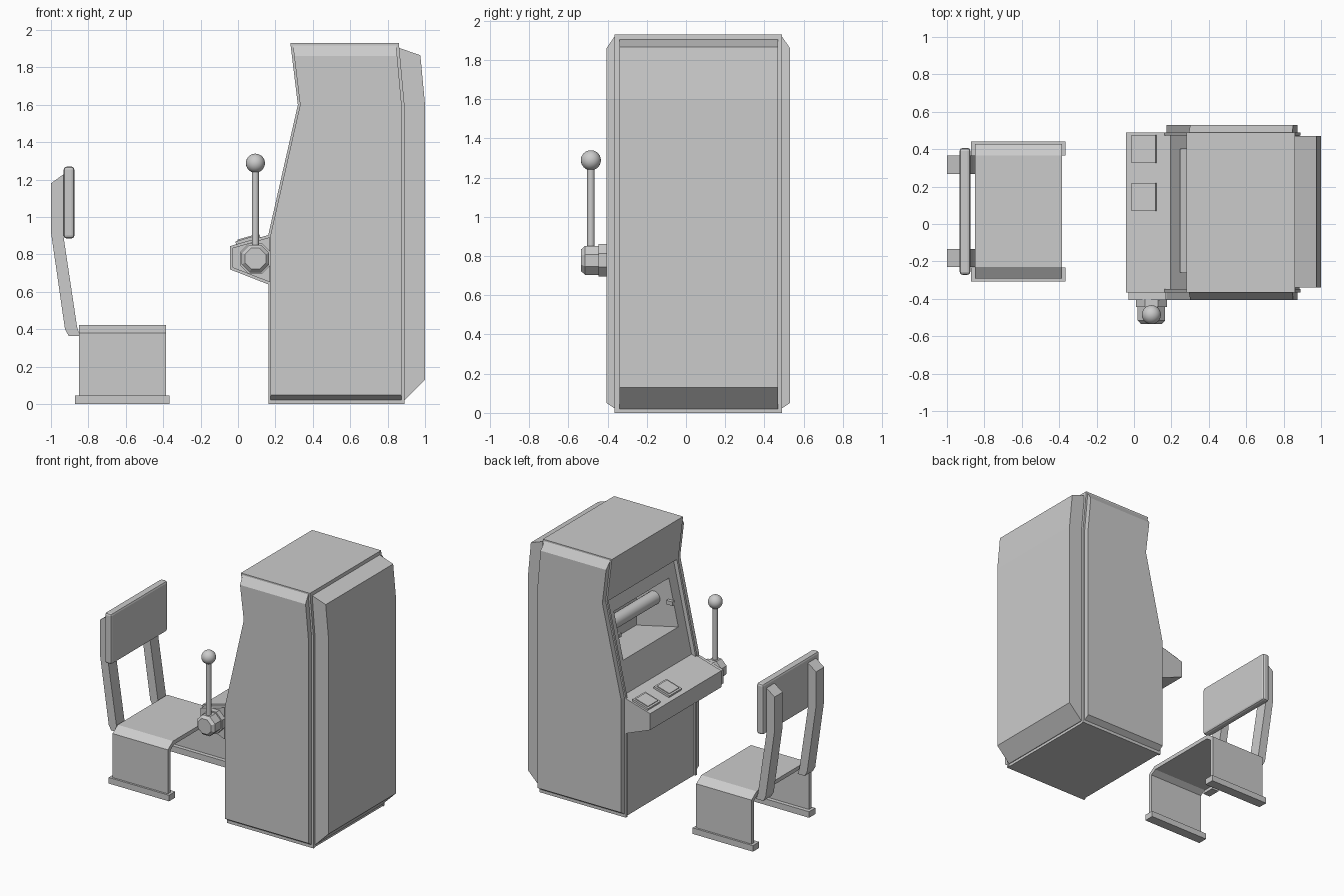
import bpy, bmesh, math
from mathutils import Matrix, Vector

if "Cube" in bpy.data.objects:
    bpy.data.objects.remove(bpy.data.objects["Cube"], do_unlink=True)

grey = bpy.data.materials.new("plain_grey")
grey.use_nodes = True
COLOUR = (0.6, 0.6, 0.6, 1)
grey.diffuse_color = COLOUR
grey.node_tree.nodes["Principled BSDF"].inputs["Base Color"].default_value = COLOUR


def finish(name, bm, smooth=False):
    """Turn the mesh into an object; smooth shading leaves end caps flat."""
    bmesh.ops.recalc_face_normals(bm, faces=bm.faces)
    for f in bm.faces:
        f.smooth = smooth and len(f.verts) <= 4
    mesh = bpy.data.meshes.new(name)
    bm.to_mesh(mesh)
    bm.free()
    mesh.materials.append(grey)
    obj = bpy.data.objects.new(name, mesh)
    bpy.context.collection.objects.link(obj)
    return obj


def loft(name, near, y0, far, y1):
    """Solid between two matching x-z outlines at two depths."""
    bm = bmesh.new()
    a = [bm.verts.new((x, y0, z)) for x, z in near]
    b = [bm.verts.new((x, y1, z)) for x, z in far]
    bm.faces.new(a)
    bm.faces.new(b)
    for i in range(len(a)):
        j = (i + 1) % len(a)
        bm.faces.new((a[i], a[j], b[j], b[i]))
    return finish(name, bm)


def prism(name, outline, y0, y1):
    return loft(name, outline, y0, outline, y1)


def box(name, x0, x1, y0, y1, z0, z1):
    return prism(name, [(x0, z0), (x1, z0), (x1, z1), (x0, z1)], y0, y1)


def cylinder(name, start, end, r0, r1, sides, smooth=False, spin=0):
    start, end = Vector(start), Vector(end)
    axis = end - start
    bm = bmesh.new()
    turn = axis.to_track_quat('Z', 'Y').to_matrix().to_4x4()
    place = Matrix.Translation((start + end) / 2) @ turn @ Matrix.Rotation(spin, 4, 'Z')
    bmesh.ops.create_cone(bm, cap_ends=True, segments=sides, radius1=r0, radius2=r1,
                          depth=axis.length, matrix=place)
    return finish(name, bm, smooth)


# Cabinet core, with the screen panel set back from the side walls
BODY_R, BODY_L = -0.365, 0.49
core = prism("cabinet_body",
             [(0.175, 0), (0.885, 0), (0.885, 1.6), (0.86, 1.93), (0.28, 1.93), (0.32, 1.6),
              (0.346, 1.58), (0.195, 0.91), (0.175, 0.85)], BODY_R + 0.015, BODY_L - 0.015)
cutter = prism("window_cutter",
               [(0.1, 1.14), (0.2475, 1.14), (0.6, 1.06), (0.6, 1.49), (0.1, 1.49)], -0.26, 0.40)
cutter.hide_render = True
cut = core.modifiers.new("window", 'BOOLEAN')
cut.operation = 'DIFFERENCE'
cut.solver = 'EXACT'
cut.object = cutter
bpy.context.view_layer.objects.active = core
bpy.ops.object.modifier_apply(modifier=cut.name)
bpy.data.objects.remove(cutter, do_unlink=True)

# Side walls and the raised panels with sloping top and bottom
wall = [(0.163, 0), (0.89, 0), (0.89, 1.6), (0.86, 1.93),
        (0.28, 1.93), (0.32, 1.6), (0.163, 0.91)]


def panel(low, high):
    k = (high - 1.6) / 0.33
    return [(0.175, low), (0.875, low), (0.875, 1.6), (0.875 - 0.03 * k, high),
            (0.332 - 0.04 * k, high), (0.332, 1.6), (0.175, 0.91)]


for side, y, out in (("right", BODY_R, -1), ("left", BODY_L, 1)):
    prism(side + "_wall", wall, y, y - out * 0.018)
    loft(side + "_panel", panel(0.02, 1.925), y - out * 0.005,
         panel(0.05, 1.86), y + out * 0.04)

# Rear housing
prism("rear_housing", [(0.87, 0.02), (0.89, 0.02), (1.0, 0.13), (1.0, 1.6),
                       (0.975, 1.865), (0.86, 1.905), (0.85, 1.6)], -0.34, 0.47)

# Reel and line markers inside the window
cylinder("reel", (0.45, -0.26, 1.31), (0.45, 0.40, 1.31), 0.05, 0.05, 16, True)
for side, y0, y1 in (("right", -0.262, -0.235), ("left", 0.375, 0.402)):
    box(side + "_line_marker", 0.28, 0.33, y0, y1, 1.30, 1.33)

# Console and its end plate
console = [(-0.042, 0.72), (0.2, 0.625), (0.2, 0.915), (-0.042, 0.845)]
prism("console", console, BODY_R, BODY_L)
prism("console_end_plate", [(-0.03, 0.73), (0.17, 0.652), (0.17, 0.892), (-0.03, 0.835)],
      -0.405, BODY_R + 0.005)

# Buttons lying on the sloping console top
slope = -math.atan2(0.07, 0.242)
for label, y in (("first", 0.145), ("second", 0.40)):
    for part, size, base, height in (("frame", 1, 0, 0.016), ("cap", 0.8, 0.016, 0.006)):
        bm = bmesh.new()
        bmesh.ops.create_cube(bm, size=1, matrix=Matrix.Translation((0.055, y, 0.873))
                              @ Matrix.Rotation(slope, 4, 'Y')
                              @ Matrix.Translation((0, 0, base + height / 2))
                              @ Matrix.Diagonal((0.135 * size, 0.15 * size, height, 1)))
        finish(f"{label}_button_{part}", bm)

# Pull lever
LX, LY, LZ = 0.093, -0.485, 0.778
EIGHTH = math.pi / 8
cylinder("lever_mount", (LX, -0.40, LZ), (LX, -0.445, LZ), 0.09, 0.09, 8, spin=EIGHTH)
cylinder("lever_hub", (LX, -0.44, LZ), (LX, -0.515, LZ), 0.08, 0.08, 8, spin=EIGHTH)
cylinder("lever_hub_cap", (LX, -0.515, LZ), (LX, -0.535, LZ), 0.08, 0.06, 8, spin=EIGHTH)
cylinder("lever_rod", (LX, LY, LZ), (LX, LY, 1.27), 0.019, 0.019, 16, True)
bm = bmesh.new()
bmesh.ops.create_uvsphere(bm, u_segments=24, v_segments=16, radius=0.051,
                          matrix=Matrix.Translation((LX, LY, 1.288)))
finish("lever_knob", bm, True)

# Seat: a folded shell open below, bent over the two legs
outer = [(-0.292, 0.03), (-0.292, 0.38), (-0.23, 0.423), (0.365, 0.423), (0.427, 0.38), (0.427, 0.03)]
inner = [(0.397, 0.03), (0.397, 0.365), (0.355, 0.393), (-0.22, 0.393), (-0.262, 0.365), (-0.262, 0.03)]
seat = prism("seat", outer + inner, 0.385, 0.85)
seat.data.transform(Matrix.Rotation(math.pi / 2, 4, 'Z'))
for side, y0, y1 in (("right", -0.307, -0.232), ("left", 0.367, 0.442)):
    box(side + "_foot", -0.872, -0.365, y0, y1, 0, 0.046)

# Backrest and its bent posts
post = [(-0.925, 1.235), (-1.0, 1.18), (-1.0, 0.92), (-0.925, 0.40), (-0.905, 0.365),
        (-0.845, 0.365), (-0.86, 0.41), (-0.932, 0.89)]
for side, y0 in (("right", -0.23), ("left", 0.268)):
    prism(side + "_back_post", post, y0, y0 + 0.097)
rest = box("backrest", -0.932, -0.875, -0.272, 0.407, 0.885, 1.27)
round_off = rest.modifiers.new("rounded_edges", 'BEVEL')
round_off.width = 0.016
round_off.segments = 2
